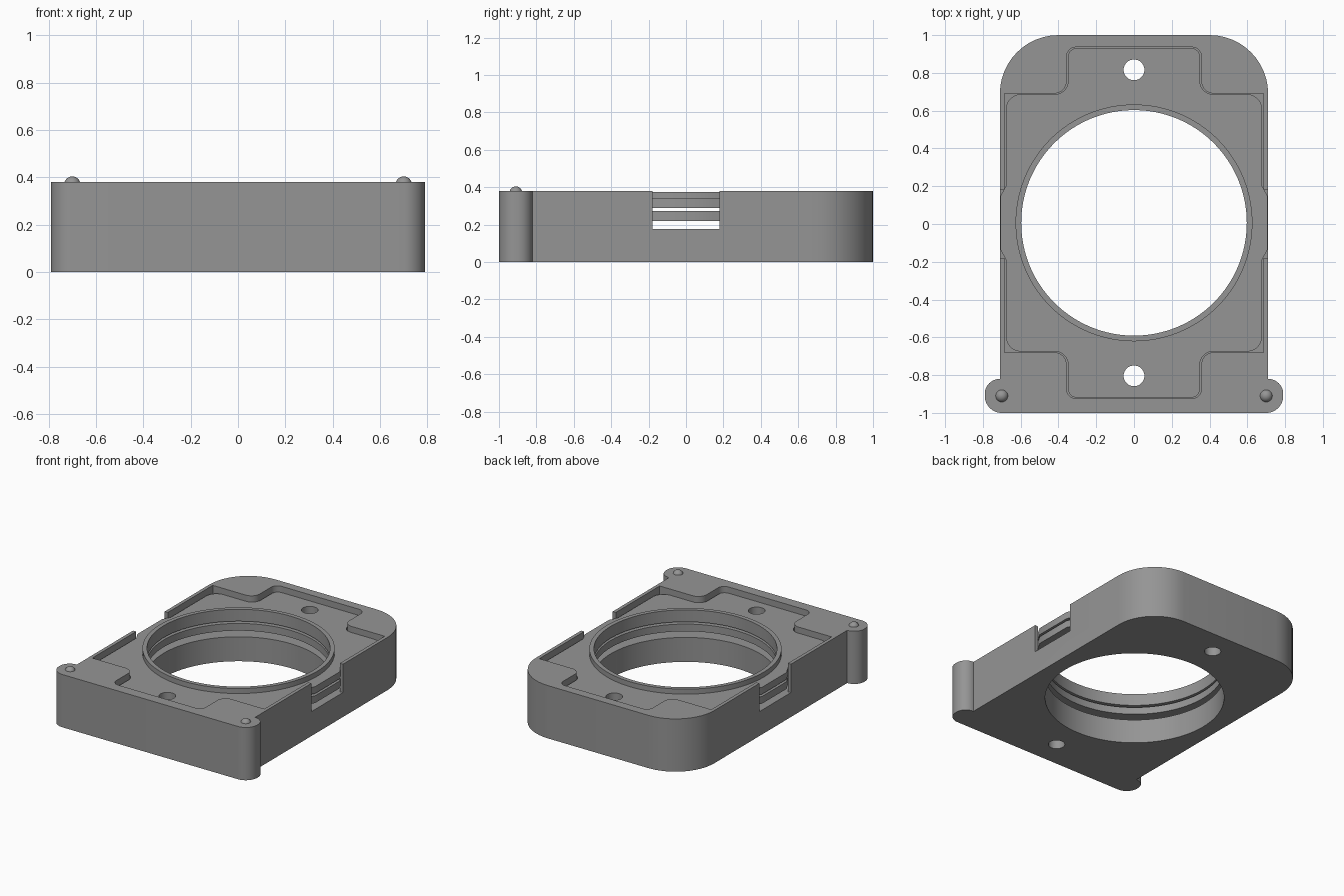
import bpy, bmesh, math
from mathutils import Vector

if "Cube" in bpy.data.objects:
    bpy.data.objects.remove(bpy.data.objects["Cube"])

CY = 0.006          # centre of the opening along y
TOP = 0.38          # height of the housing

grey = bpy.data.materials.new("mid grey")
grey.diffuse_color = (0.30, 0.30, 0.30, 1)
grey.use_nodes = True
grey.node_tree.nodes["Principled BSDF"].inputs["Base Color"].default_value = grey.diffuse_color


def fillet(points, steps=12):
    """Round each corner (x, y, radius) of a closed outline."""
    out = []
    n = len(points)
    for i, (x, y, r) in enumerate(points):
        p = Vector((x, y))
        if r <= 0:
            out.append(p)
            continue
        a = (Vector(points[i - 1][:2]) - p).normalized()
        b = (Vector(points[(i + 1) % n][:2]) - p).normalized()
        half = a.angle(b) / 2
        centre = p + (a + b).normalized() * (r / math.sin(half))
        start = p + a * (r / math.tan(half)) - centre
        end = p + b * (r / math.tan(half)) - centre
        sweep = start.angle_signed(end)
        for k in range(steps + 1):
            t = -sweep * k / steps
            out.append(centre + Vector((start.x * math.cos(t) - start.y * math.sin(t),
                                        start.x * math.sin(t) + start.y * math.cos(t))))
    return out


def circle(x, y, r, n):
    return [Vector((x + r * math.cos(2 * math.pi * k / n),
                    y + r * math.sin(2 * math.pi * k / n))) for k in range(n)]


def prism(name, outline, z0, z1):
    bm = bmesh.new()
    face = bm.faces.new([bm.verts.new((p.x, p.y, z0)) for p in outline])
    ext = bmesh.ops.extrude_face_region(bm, geom=[face])
    bmesh.ops.translate(bm, vec=(0, 0, z1 - z0),
                        verts=[v for v in ext["geom"] if isinstance(v, bmesh.types.BMVert)])
    bmesh.ops.recalc_face_normals(bm, faces=bm.faces)
    mesh = bpy.data.meshes.new(name)
    bm.to_mesh(mesh)
    bm.free()
    mesh.materials.append(grey)
    obj = bpy.data.objects.new(name, mesh)
    bpy.context.collection.objects.link(obj)
    return obj


def combine(obj, tool, operation="DIFFERENCE"):
    """Apply a boolean and discard the tool."""
    mod = obj.modifiers.new("bool", "BOOLEAN")
    mod.operation, mod.object, mod.solver = operation, tool, "EXACT"
    bpy.context.view_layer.objects.active = obj
    bpy.ops.object.modifier_apply(modifier=mod.name)
    bpy.data.objects.remove(tool, do_unlink=True)


def mirror_x(right):
    return right + [(-x, y, r) for x, y, r in reversed(right)]


def symmetric(quadrant):
    """Mirror a quadrant (listed from the side to the back) to all four."""
    right = [(x, CY - y, r) for x, y, r in reversed(quadrant)]
    right += [(x, CY + y, r) for x, y, r in quadrant]
    return fillet(mirror_x(right))


def cut_holes(obj):
    combine(obj, prism("bore", circle(0, CY, 0.597, 128), -0.1, 0.6))
    for s in (-1, 1):
        combine(obj, prism("screw_hole", circle(0, CY + s * 0.81, 0.055, 40), -0.1, 0.6))


def smooth(obj):
    bpy.ops.object.select_all(action="DESELECT")
    obj.select_set(True)
    bpy.context.view_layer.objects.active = obj
    bpy.ops.object.shade_smooth_by_angle(angle=math.radians(30))


# Housing: rounded at the back, round ears at the front corners
housing = prism("housing", fillet(mirror_x([
    (0.79, -1, 0.09), (0.79, -0.82, 0.0795), (0.71, -0.82, 0), (0.71, 1, 0.31)])), 0, TOP)
# Cavity for the plates, and a notch through both side walls
combine(housing, prism("cavity", symmetric([
    (0.685, 0.685, 0), (0.357, 0.685, 0.065), (0.357, 0.93, 0.05)]), 0.176, 0.6))
for s in (-1, 1):
    combine(housing, prism("notch", [Vector((s * 0.7 + dx, dy)) for dx, dy in
            ((-0.1, -0.18), (0.1, -0.18), (0.1, 0.18), (-0.1, 0.18))], 0.176, 0.6))
cut_holes(housing)
smooth(housing)

# Two stacked plates with small side tabs in the notches
plate_outline = symmetric([(0.708, 0.14, 0), (0.678, 0.195, 0), (0.678, 0.681, 0.08),
                           (0.349, 0.681, 0.069), (0.349, 0.925, 0.046)])
lower_plate = prism("lower_plate", plate_outline, 0.22, 0.272)
cut_holes(lower_plate)
smooth(lower_plate)

upper_plate = prism("upper_plate", plate_outline, 0.288, 0.338)
combine(upper_plate, prism("rim", circle(0, CY, 0.627, 128), 0.31, 0.374), "UNION")
cut_holes(upper_plate)
smooth(upper_plate)

# Locating domes on the ears
for side, s in (("right", 1), ("left", -1)):
    bpy.ops.mesh.primitive_uv_sphere_add(segments=32, ring_count=16, radius=0.034,
                                         location=(s * 0.70, -0.91, 0.37))
    dome = bpy.context.object
    dome.name = side + "_dome"
    dome.data.materials.append(grey)
    smooth(dome)
